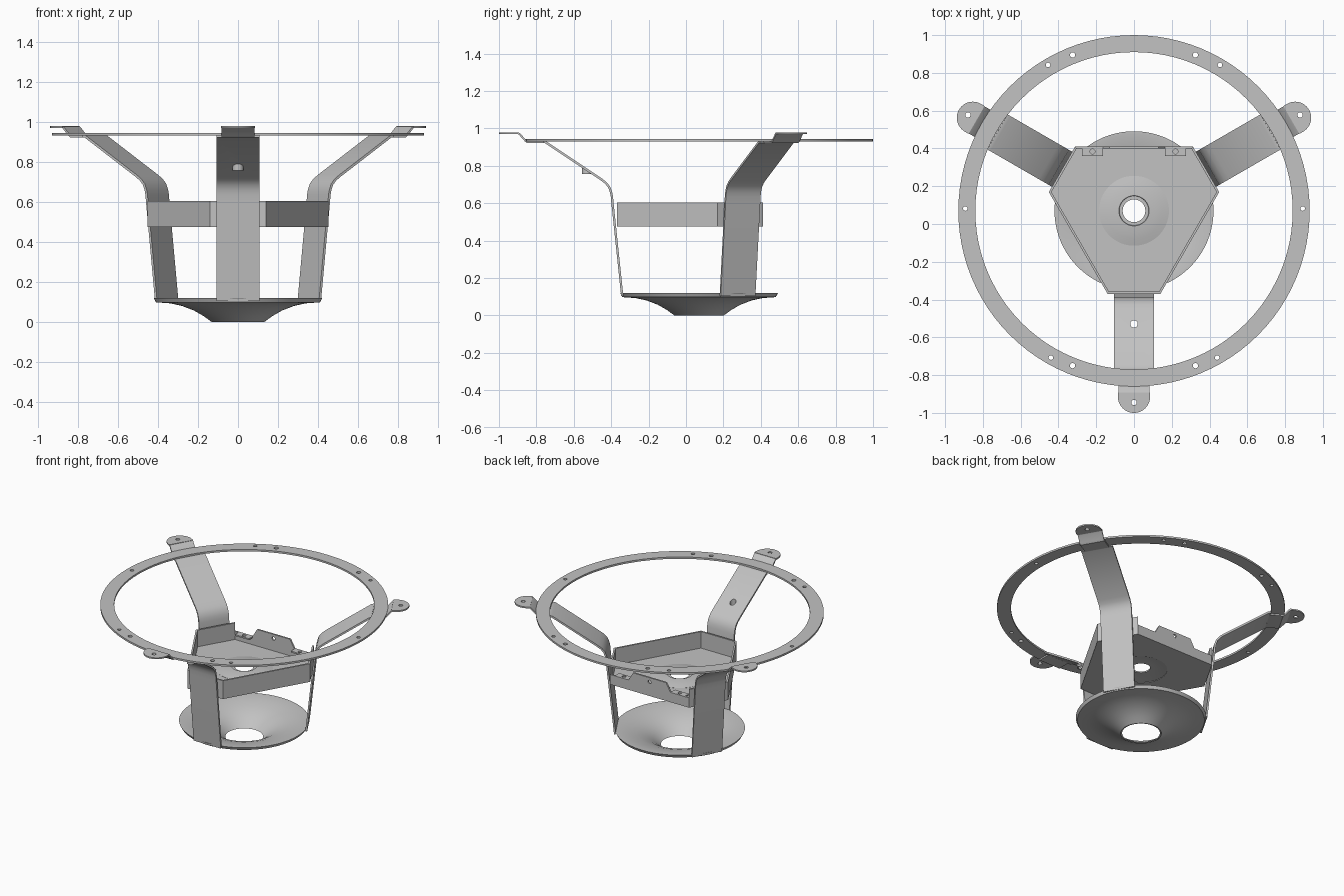
import bpy, bmesh, math
from mathutils import Vector, Matrix

if "Cube" in bpy.data.objects:
    bpy.data.objects.remove(bpy.data.objects["Cube"])

CY = 0.07          # axis of the three-fold symmetry lies at y = CY
grey = bpy.data.materials.new("light_grey_metal")
grey.diffuse_color = (0.54, 0.54, 0.54, 1)
grey.use_nodes = True
grey.node_tree.nodes["Principled BSDF"].inputs["Base Color"].default_value = grey.diffuse_color


def finish(name, bm, turn=0.0, smooth=True):
    bmesh.ops.recalc_face_normals(bm, faces=bm.faces)
    me = bpy.data.meshes.new(name)
    bm.to_mesh(me)
    bm.free()
    me.materials.append(grey)
    ob = bpy.data.objects.new(name, me)
    bpy.context.collection.objects.link(ob)
    ob.matrix_world = Matrix.Translation((0, CY, 0)) @ Matrix.Rotation(turn, 4, 'Z')
    if smooth:
        shade(ob)
    return ob


def shade(ob):
    bpy.ops.object.select_all(action='DESELECT')
    ob.select_set(True)
    bpy.context.view_layer.objects.active = ob
    bpy.ops.object.shade_smooth_by_angle(angle=math.radians(30))


def loft(sections, closed=False):
    """Bridge equal-length closed sections into a solid."""
    bm = bmesh.new()
    rows = [[bm.verts.new(p) for p in s] for s in sections]
    n, m = len(rows), len(rows[0])
    for i in range(n if closed else n - 1):
        a, b = rows[i], rows[(i + 1) % n]
        for j in range(m):
            k = (j + 1) % m
            bm.faces.new((a[j], a[k], b[k], b[j]))
    if not closed:
        bm.faces.new(rows[0])
        bm.faces.new(rows[-1][::-1])
    return bm


def revolve(profile, n=72, cx=0, cy=0):
    return loft([[(cx + r * math.cos(t), cy + r * math.sin(t), z) for r, z in profile]
                 for t in (2 * math.pi * i / n for i in range(n))], True)


def prism(points, z0, z1):
    return loft([[(x, y, z) for x, y in points] for z in (z0, z1)])


def strip(path, half, t=0.012):
    """Bent sheet-metal strip; path is (radius, height), running out along -y."""
    secs = []
    for i, (r, z) in enumerate(path):
        a, b = Vector(path[max(i - 1, 0)]), Vector(path[min(i + 1, len(path) - 1)])
        d = (b - a).normalized() * t / 2
        secs.append([(s * half, -(r - q * d.y), z + q * d.x)
                     for s, q in ((-1, -1), (1, -1), (1, 1), (-1, 1))])
    return loft(secs)


def drill(ob, holes, z0, z1, axis='Z'):
    """Cut round holes (x, y, radius) in the object's local space."""
    cut = bmesh.new()
    for x, y, r in holes:
        mat = Matrix.Translation((x, y, (z0 + z1) / 2))
        if axis == 'Y':
            mat = Matrix.Translation((x, (z0 + z1) / 2, y)) @ Matrix.Rotation(math.pi / 2, 4, 'X')
        bmesh.ops.create_cone(cut, cap_ends=True, segments=32, radius1=r, radius2=r,
                              depth=z1 - z0, matrix=mat)
    c = finish("hole_cutter", cut, smooth=False)
    c.hide_render = True
    c.matrix_world = ob.matrix_world.copy()
    mod = ob.modifiers.new("holes", 'BOOLEAN')
    mod.operation, mod.solver, mod.object = 'DIFFERENCE', 'EXACT', c
    bpy.context.view_layer.update()
    dg = bpy.context.evaluated_depsgraph_get()
    me = bpy.data.meshes.new_from_object(ob.evaluated_get(dg))
    ob.modifiers.clear()
    ob.data = me
    bpy.data.objects.remove(c)
    shade(ob)


# Top ring with bolt holes
ring = finish("top_ring", revolve([(0.84, 0.931), (0.93, 0.931), (0.93, 0.944), (0.84, 0.944)], 96))
drill(ring, [(s * x, y, r) for s in (-1, 1) for x, y, r in (
    (0.325, 0.825, 0.014), (0.455, 0.772, 0.012), (0.893, 0.012, 0.012),
    (0.325, -0.82, 0.014), (0.44, -0.777, 0.012))], 0.9, 1.0)

# Flared bottom cone with open centre
finish("bottom_cone", revolve([
    (0.132, 0.0), (0.17, 0.028), (0.22, 0.057), (0.28, 0.08), (0.34, 0.093), (0.41, 0.098),
    (0.421, 0.119), (0.405, 0.119), (0.34, 0.108), (0.28, 0.094), (0.22, 0.072),
    (0.17, 0.043), (0.122, 0.003)], 80))

# Three legs, each with a raised mounting ear
leg_path = [(0.411, 0.105), (0.463, 0.60), (0.466, 0.635), (0.471, 0.66), (0.481, 0.687),
            (0.50, 0.71), (0.525, 0.729), (0.82, 0.926), (0.835, 0.928)]
for k, side in enumerate(("front", "right", "left")):
    turn = k * 2 * math.pi / 3
    leg = finish(side + "_leg", strip(leg_path, 0.107), turn)
    if k == 0:
        drill(leg, [(0, -0.598, 0.02)], 0.7, 0.9)
    finish(side + "_ear_step", strip([(0.83, 0.926), (0.918, 0.926), (0.928, 0.934),
                                      (0.96, 0.97), (0.968, 0.974)], 0.083, 0.01), turn)
    arc = [(0.085 * math.cos(a), -0.985 - 0.085 * math.sin(a))
           for a in (math.pi * i / 24 for i in range(25))]
    ear = finish(side + "_ear", prism([(0.085, -0.962)] + arc + [(-0.085, -0.962)], 0.969, 0.979), turn)
    drill(ear, [(0, -1.015, 0.014)], 0.9, 1.05)

# Short cable tube under the front leg, its top following the slope
bm = revolve([(0.02, 0.755), (0.027, 0.755), (0.027, 0.8), (0.02, 0.8)], 32, 0, -0.60)
for v in bm.verts:
    if v.co.z > 0.78:
        v.co.z = 0.729 + 0.668 * (-v.co.y - 0.525)
finish("cable_tube", bm)


# Six-sided tray
def hexagon(inset):
    a, b = 0.44 - inset, 0.341 - inset
    x = (b - a / 2) / math.cos(math.pi / 6)
    pts = []
    for k in range(3):
        c, s = math.cos(k * 2 * math.pi / 3), math.sin(k * 2 * math.pi / 3)
        pts += [(px * c + a * s, px * s - a * c) for px in (-x, x)]
    return pts


Z0, Z1, T = 0.475, 0.605, 0.012
outer, inner = hexagon(0), hexagon(T)
floor = finish("tray_floor", prism(outer, Z0, Z0 + T))
drill(floor, [(0, 0, 0.17)], 0.4, 0.55)
finish("tray_dome", revolve([
    (0.185, Z0 + 0.001), (0.185, Z0 + 0.013), (0.15, Z0 + 0.021), (0.115, Z0 + 0.027),
    (0.08, Z0 + 0.03), (0.078, Z0 + 0.022), (0.06, Z0 + 0.022), (0.06, Z0 + 0.012),
    (0.08, Z0 + 0.012), (0.115, Z0 + 0.011), (0.15, Z0 + 0.006)], 64))
for i in range(6):
    if i == 3:      # the back side is notched, built below
        continue
    j = (i + 1) % 6
    finish("tray_wall_%d" % (i + 1), prism([outer[i], outer[j], inner[j], inner[i]], Z0, Z1))

# Notched back wall with raised middle and two inward tabs
prof = [(-0.31, Z0), (0.31, Z0), (0.31, 0.545), (0.165, 0.545), (0.13, Z1),
        (-0.13, Z1), (-0.165, 0.545), (-0.31, 0.545)]
back = finish("tray_back_wall", loft([[(x, y, z) for x, z in prof] for y in (0.341 - T, 0.341)]))
drill(back, [(0, 0.575, 0.012)], 0.3, 0.4, 'Y')
for s, side in ((-1, "left"), (1, "right")):
    x0, x1 = s * 0.165, s * 0.275
    tab = finish(side + "_tray_tab", prism([(x0, 0.338), (x1, 0.338), (x1, 0.29), (x0, 0.29)],
                                           0.535, 0.545))
    drill(tab, [(s * 0.22, 0.314, 0.013)], 0.5, 0.6)
